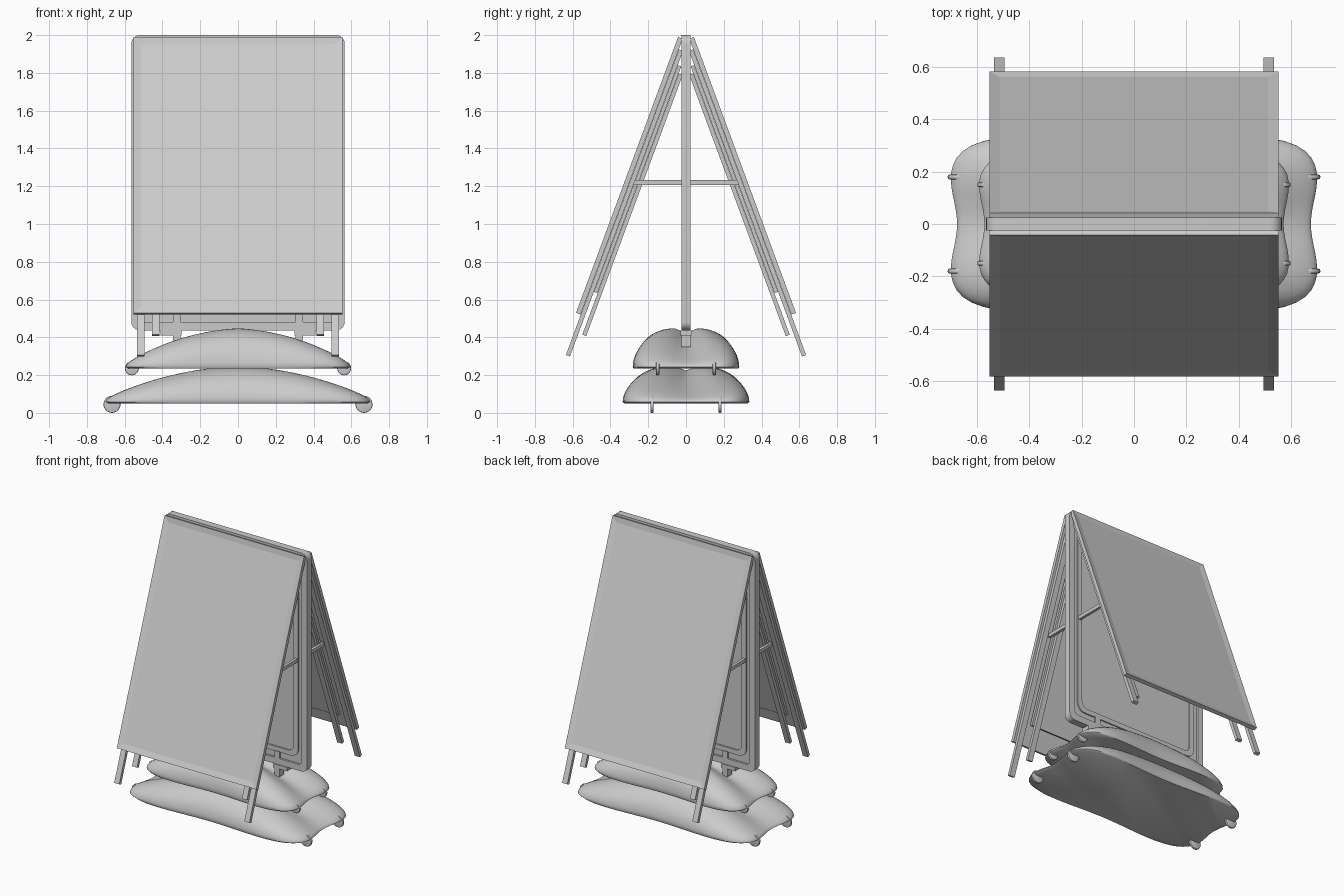
import bpy, bmesh, math
from mathutils import Matrix, Vector

if "Cube" in bpy.data.objects:
    bpy.data.objects.remove(bpy.data.objects["Cube"])


def finish(bm, name, smooth=None, mirror=None):
    bmesh.ops.recalc_face_normals(bm, faces=bm.faces)
    me = bpy.data.meshes.new(name)
    bm.to_mesh(me)
    bm.free()
    ob = bpy.data.objects.new(name, me)
    bpy.context.collection.objects.link(ob)
    if mirror:
        m = ob.modifiers.new("mirror", 'MIRROR')
        m.use_axis = mirror
        m.use_mirror_merge = False
    if smooth:
        bpy.ops.object.select_all(action='DESELECT')
        ob.select_set(True)
        bpy.context.view_layer.objects.active = ob
        bpy.ops.object.shade_smooth_by_angle(angle=math.radians(smooth))
    return ob


def box(name, lo, hi, frame=None, mirror=None, rim=0):
    """Box between two corners, optionally in a tilted frame, with a sunken mitred rim."""
    bm = bmesh.new()
    bmesh.ops.create_cube(bm, size=1)
    for v in bm.verts:
        v.co = Vector([(a + b) / 2 + c * (b - a) for a, b, c in zip(lo, hi, v.co)])
    bmesh.ops.recalc_face_normals(bm, faces=bm.faces)
    if rim:
        face = max(bm.faces, key=lambda f: f.calc_center_median().z)
        bmesh.ops.inset_individual(bm, faces=[face], thickness=rim, depth=-0.007)
    if frame:
        bm.transform(frame)
    return finish(bm, name, mirror=mirror)


def rounded(hw, z0, z1, r, n=6):
    pts = []
    for i, (sx, zc) in enumerate([(1, z1 - r), (-1, z1 - r), (-1, z0 + r), (1, z0 + r)]):
        for k in range(n + 1):
            a = math.pi / 2 * (i + k / n)
            pts.append((sx * (hw - r) + r * math.cos(a), zc + r * math.sin(a)))
    return pts


def rounded_ring(name, hw, z0, z1, r, width, half):
    """Rounded rectangular frame standing in the xz plane."""
    bm = bmesh.new()
    outer = rounded(hw, z0, z1, r)
    inner = rounded(hw - width, z0 + width, z1 - width, max(r - width * 0.4, 0.02))
    loops = [[bm.verts.new((x, y, z)) for x, z in pts]
             for pts, y in ((outer, -half), (outer, half), (inner, half), (inner, -half))]
    n = len(outer)
    for j in range(4):
        a, b = loops[j], loops[(j + 1) % 4]
        for i in range(n):
            k = (i + 1) % n
            bm.faces.new((a[i], a[k], b[k], b[i]))
    return finish(bm, name, 35)


def ballast(name, A, B, z0, H):
    """Moulded weight: waisted plan, arched top, valley along the middle."""
    seg, rings = 96, 16

    def outline(t):
        c, s = math.cos(t), math.sin(t)
        d = (abs(c) ** 5 + abs(s) ** 5) ** -0.2
        x, y = c * d, s * d
        waist_x = 1 - 0.05 * math.exp(-(y / 0.4) ** 2)
        waist_y = 1 - 0.08 * math.exp(-(x / 0.5) ** 2)
        return x * A * waist_x, y * B * waist_y

    def height(x, y, r):
        t = abs(x) / A
        edge = math.sqrt(max(0, 1 - r ** 3))
        arch = 1 - 0.55 * t ** 1.6
        valley = 1 - (0.13 + 0.3 * t) * math.exp(-(y / (B * (0.13 + 0.3 * t))) ** 2)
        return z0 + 0.008 + (H - 0.008) * edge * arch * valley

    bm = bmesh.new()
    plan = [outline(2 * math.pi * i / seg) for i in range(seg)]
    loops = []
    for j in range(1, rings + 1):
        r = math.sin(math.pi / 2 * j / rings)
        loops.append([bm.verts.new((x * r, y * r, height(x * r, y * r, r))) for x, y in plan])
    loops.append([bm.verts.new((x * 0.98, y * 0.98, z0)) for x, y in plan])
    top = bm.verts.new((0, 0, height(0, 0, 0)))
    for i in range(seg):
        k = (i + 1) % seg
        bm.faces.new((top, loops[0][i], loops[0][k]))
        for a, b in zip(loops, loops[1:]):
            bm.faces.new((a[i], b[i], b[k], a[k]))
    bm.faces.new(loops[-1])
    return finish(bm, name, 50)


def wheels(name, x, y, z, r):
    bm = bmesh.new()
    bmesh.ops.create_cone(bm, cap_ends=True, segments=28, radius1=r, radius2=r, depth=0.018,
                          matrix=Matrix.Translation((x, y, z)) @ Matrix.Rotation(math.pi / 2, 4, 'X'))
    rims = [e for e in bm.edges if any(len(f.verts) > 4 for f in e.link_faces)]
    bmesh.ops.bevel(bm, geom=rims, offset=0.006, segments=2, affect='EDGES', profile=0.5)
    return finish(bm, name, 40, (True, True, False))


# stacked weights with rollers
ballast("lower_weight", 0.712, 0.347, 0.05, 0.2)
ballast("upper_weight", 0.602, 0.292, 0.235, 0.215)
wheels("lower_rollers", 0.667, 0.18, 0.045, 0.045)
wheels("upper_rollers", 0.562, 0.15, 0.236, 0.037)

# upright central board
rounded_ring("board_frame", 0.565, 0.437, 2.0, 0.045, 0.045, 0.025)
rounded_ring("board_inner_trim", 0.49, 0.525, 1.925, 0.06, 0.035, 0.02)
box("board_panel", (-0.53, -0.011, 0.475), (0.53, 0.011, 1.97))
box("board_post", (0.305, -0.025, 0.35), (0.345, 0.025, 0.53), mirror=(True, False, False))
box("post_clamp", (0.30, -0.03, 0.41), (0.41, 0.03, 0.437), mirror=(True, False, False))

# leaning signs: local x across, y down the slope, z outward
tilt = math.atan2(0.54, 1.46)
d = Vector((0, -math.sin(tilt), -math.cos(tilt)))
n = Vector((0, -math.cos(tilt), math.sin(tilt)))
lean = Matrix(((1, 0, 0, 0), (0, d.y, n.y, -0.042), (0, d.z, n.z, 1.99), (0, 0, 0, 1)))
both = (False, True, False)
four = (True, True, False)
box("outer_sign", (-0.552, 0, -0.026), (0.552, 1.557, 0), lean, both, rim=0.055)
box("outer_sign_leg", (0.495, 0.06, -0.05), (0.535, 1.785, -0.027), lean, four)
box("inner_sign", (-0.47, 0.14, -0.07), (0.47, 1.42, -0.051), lean, both, rim=0.05)
box("inner_sign_leg", (0.415, 0.18, -0.093), (0.455, 1.654, -0.071), lean, four)

# spreader bars
box("spreader_bar", (0.465, -0.285, 1.207), (0.485, 0.285, 1.232), mirror=(True, False, False))
